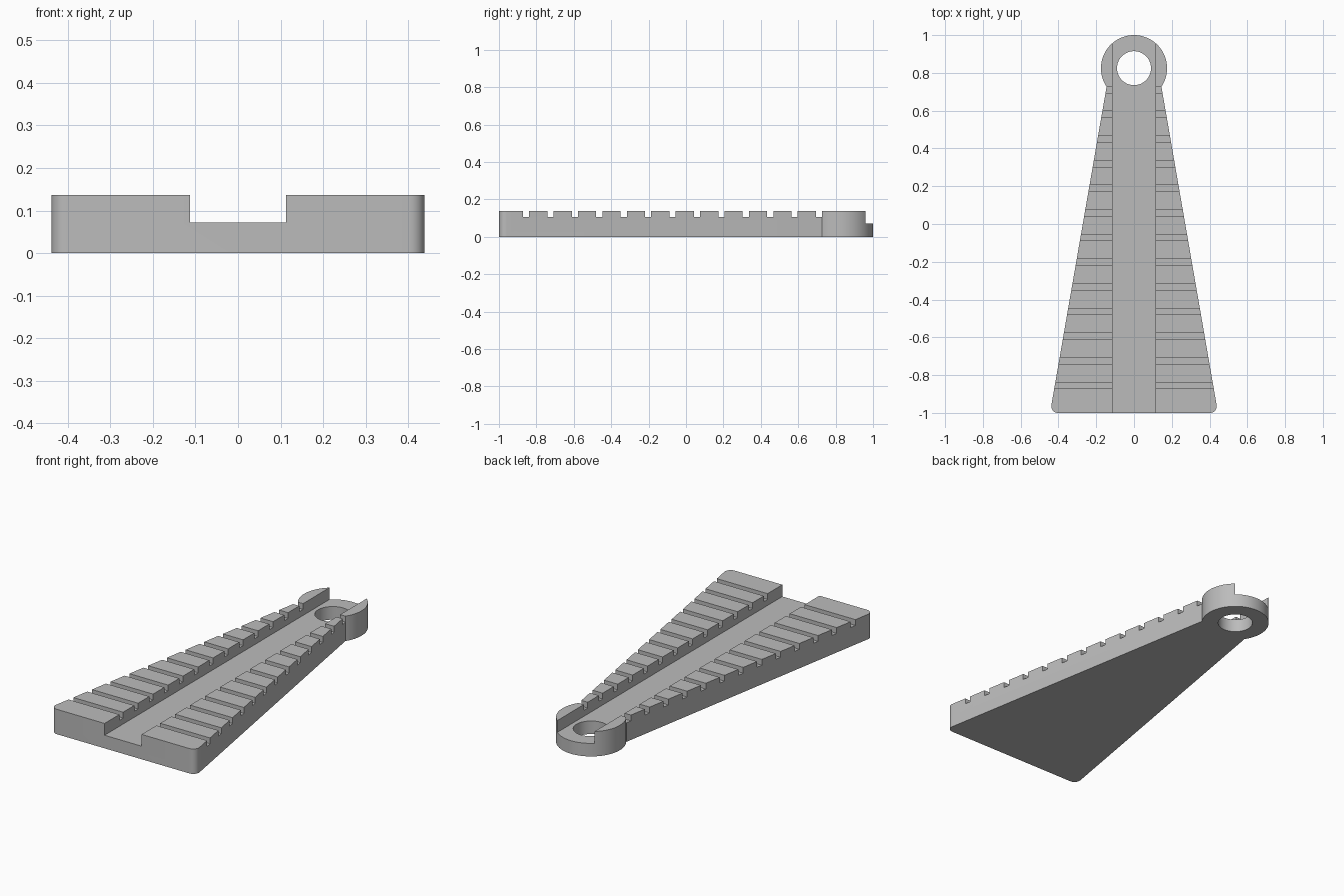
import bpy, bmesh, math

cube = bpy.data.objects.get("Cube")
if cube:
    bpy.data.objects.remove(cube)

HEIGHT = 0.137
CHANNEL_HALF, CHANNEL_FLOOR = 0.113, 0.072
NOTCH_FLOOR, NOTCH_WIDTH, NOTCH_STEP, NOTCH_COUNT = 0.105, 0.033, 0.1305, 13
NOTCH_FIRST = -0.855
RING_Y, RING_RADIUS, HOLE_RADIUS = 0.825, 0.175, 0.09
CORNER_X, CORNER_RADIUS = 0.403, 0.035

grey = bpy.data.materials.new("plain grey")
grey.use_nodes = True
grey.diffuse_color = (0.5, 0.5, 0.5, 1)
grey.node_tree.nodes["Principled BSDF"].inputs["Base Color"].default_value = (0.5, 0.5, 0.5, 1)


def arc(cx, cy, radius, start, end, steps):
    angles = [math.radians(start + (end - start) * i / steps) for i in range(steps + 1)]
    return [(cx + radius * math.cos(a), cy + radius * math.sin(a)) for a in angles]


def rectangle(x, y_min, y_max):
    return [(-x, y_min), (x, y_min), (x, y_max), (-x, y_max)]


def prisms(name, outlines, bottom, top):
    """Extrude each closed outline upward, all in one object."""
    bm = bmesh.new()
    for outline in outlines:
        base = bm.faces.new([bm.verts.new((x, y, bottom)) for x, y in outline])
        lifted = bmesh.ops.extrude_face_region(bm, geom=[base])["geom"]
        for v in lifted:
            if isinstance(v, bmesh.types.BMVert):
                v.co.z = top
    bmesh.ops.recalc_face_normals(bm, faces=bm.faces)
    mesh = bpy.data.meshes.new(name)
    bm.to_mesh(mesh)
    bm.free()
    mesh.materials.append(grey)
    obj = bpy.data.objects.new(name, mesh)
    bpy.context.collection.objects.link(obj)
    return obj


# Tapered body with rounded front corners and a round eyelet end
right_corner = arc(CORNER_X, CORNER_RADIUS - 1, CORNER_RADIUS, -90, 9.8, 10)
left_corner = [(-x, y) for x, y in reversed(right_corner)]
eyelet = arc(0, RING_Y, RING_RADIUS, -34, 214, 64)
body = prisms("notched_wedge", [right_corner + eyelet + left_corner], 0, HEIGHT)

# Cutters: central channel, eyelet hole and the row of cross notches
starts = [NOTCH_FIRST - NOTCH_WIDTH / 2 + i * NOTCH_STEP for i in range(NOTCH_COUNT)]
cutters = [
    prisms("channel_cutter", [rectangle(CHANNEL_HALF, -1.2, 1.2)], CHANNEL_FLOOR, 0.3),
    prisms("hole_cutter", [arc(0, RING_Y, HOLE_RADIUS, 0, 354, 59)], -0.1, 0.4),
    prisms("notch_cutter", [rectangle(0.6, y, y + NOTCH_WIDTH) for y in starts], NOTCH_FLOOR, 0.35),
]

bpy.ops.object.select_all(action="DESELECT")
body.select_set(True)
bpy.context.view_layer.objects.active = body
for cutter in cutters:
    cut = body.modifiers.new(cutter.name, "BOOLEAN")
    cut.operation = "DIFFERENCE"
    cut.solver = "EXACT"
    cut.object = cutter
    bpy.ops.object.modifier_apply(modifier=cut.name)
for cutter in cutters:
    bpy.data.objects.remove(cutter)

bpy.ops.object.shade_smooth_by_angle(angle=math.radians(25))
